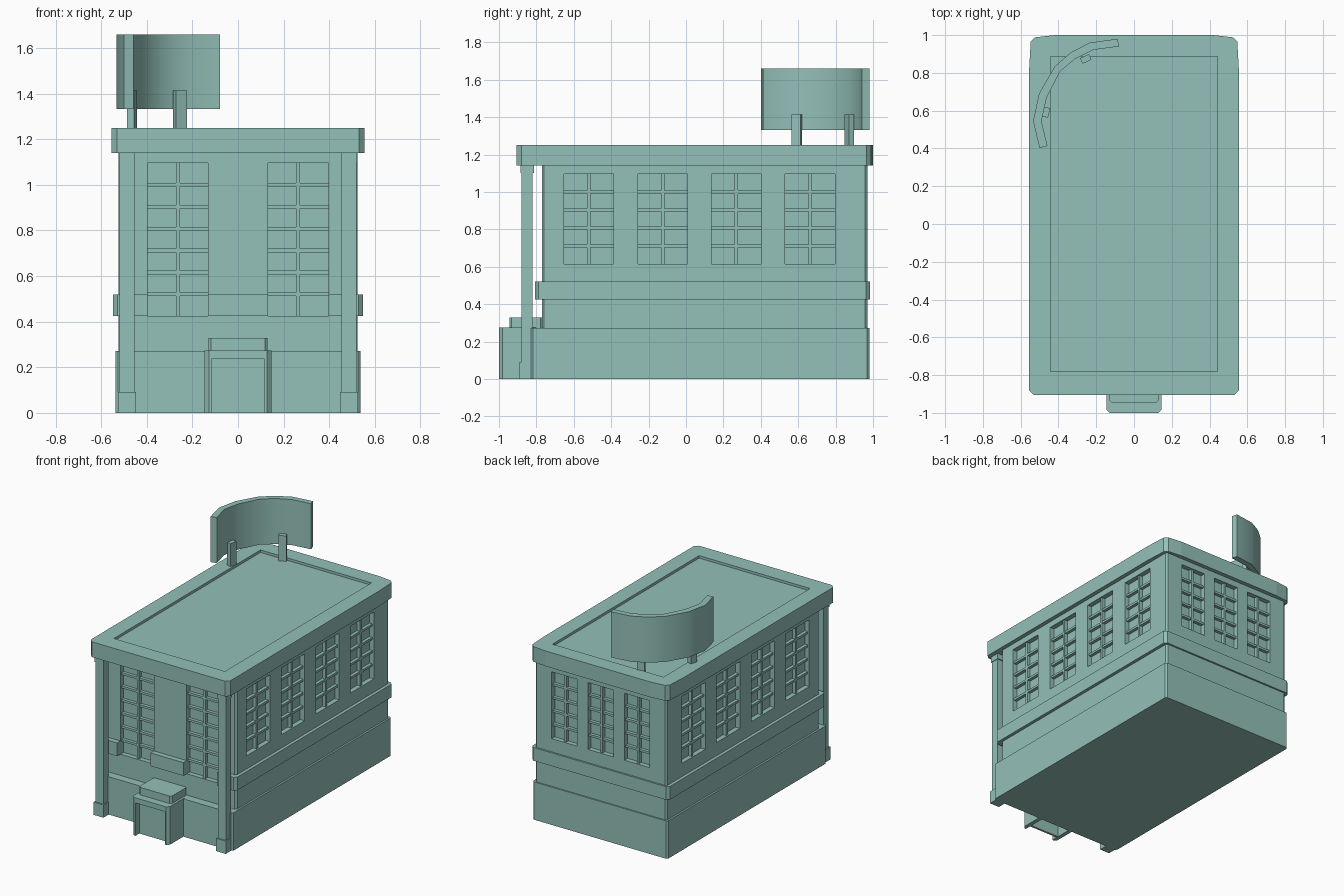
import bpy, bmesh, math

if "Cube" in bpy.data.objects:
    bpy.data.objects.remove(bpy.data.objects["Cube"])

# Single grey-green colour for the whole building
paint = bpy.data.materials.new("grey_green")
paint.diffuse_color = (0.295, 0.53, 0.48, 1.0)
paint.use_nodes = True
paint.node_tree.nodes["Principled BSDF"].inputs["Base Color"].default_value = paint.diffuse_color


def make_object(name, bm):
    bmesh.ops.recalc_face_normals(bm, faces=bm.faces)
    mesh = bpy.data.meshes.new(name)
    bm.to_mesh(mesh)
    bm.free()
    mesh.materials.append(paint)
    obj = bpy.data.objects.new(name, mesh)
    bpy.context.collection.objects.link(obj)
    return obj


def add_prism(bm, outline, z0, z1):
    low = [bm.verts.new((x, y, z0)) for x, y in outline]
    high = [bm.verts.new((x, y, z1)) for x, y in outline]
    bm.faces.new(low[::-1])
    bm.faces.new(high)
    for i in range(len(low)):
        j = (i + 1) % len(low)
        bm.faces.new((low[i], low[j], high[j], high[i]))


def rect(x0, x1, y0, y1, c=0.0):
    if c == 0:
        return [(x0, y0), (x1, y0), (x1, y1), (x0, y1)]
    return [(x0 + c, y0), (x1 - c, y0), (x1, y0 + c), (x1, y1 - c),
            (x1 - c, y1), (x0 + c, y1), (x0, y1 - c), (x0, y0 + c)]


def prism(name, outline, z0, z1):
    bm = bmesh.new()
    add_prism(bm, outline, z0, z1)
    return make_object(name, bm)


def boxes(name, items):
    bm = bmesh.new()
    for x0, x1, y0, y1, z0, z1 in items:
        add_prism(bm, rect(x0, x1, y0, y1), z0, z1)
    return make_object(name, bm)


def cut(obj, items):
    cutter = boxes("cutter", items)
    cutter.hide_render = True
    mod = obj.modifiers.new("cut", 'BOOLEAN')
    mod.operation = 'DIFFERENCE'
    mod.solver = 'EXACT'
    mod.object = cutter
    bpy.context.view_layer.objects.active = obj
    bpy.ops.object.modifier_apply(modifier=mod.name)
    bpy.data.objects.remove(cutter)


WALL_X, FRONT_Y, BACK_Y = 0.525, -0.77, 0.97
DEPTH, TOP, PITCH = 0.035, 1.096, 0.096


def wall_box(side, u0, u1, d0, d1, z0, z1):
    """Box on a wall: u runs along the wall, d is depth measured inward."""
    if side == "front":
        return (u0, u1, FRONT_Y + d0, FRONT_Y + d1, z0, z1)
    if side == "back":
        return (u0, u1, BACK_Y - d1, BACK_Y - d0, z0, z1)
    if side == "right":
        return (WALL_X - d1, WALL_X - d0, u0, u1, z0, z1)
    return (-WALL_X + d0, -WALL_X + d1, u0, u1, z0, z1)


# Window layout: wall, centre, width, sill height
windows = [("front", s * 0.264, 0.266, 0.425) for s in (-1, 1)]
windows += [("back", i * 0.29, 0.20, 0.615) for i in (-1, 0, 1)]
windows += [(side, -0.519 + i * 0.394, 0.265, 0.615)
            for side in ("left", "right") for i in range(4)]

# Main walls with window recesses
walls = prism("walls", rect(-WALL_X, WALL_X, FRONT_Y, BACK_Y, 0.012), 0.2, 1.145)
cut(walls, [wall_box(s, u - w / 2, u + w / 2, -0.1, DEPTH, z, TOP)
            for s, u, w, z in windows])

# Window bars
for n, (s, u, w, sill) in enumerate(windows):
    bars = [wall_box(s, u - 0.009, u + 0.009, 0.01, DEPTH + 0.005, sill, TOP)]
    z = TOP - PITCH
    while z > sill + 0.05:
        bars.append(wall_box(s, u - w / 2, u + w / 2, 0.012, DEPTH + 0.005,
                             z - 0.008, z + 0.008))
        z -= PITCH
    boxes(f"{s}_window_bars_{n}", bars)

# Base plinth
prism("base_plinth", rect(-0.538, 0.538, -0.83, 0.98, 0.012), 0, 0.272)

# Belt course, interrupted by the tall front windows
belt = prism("belt_course", rect(-0.548, 0.548, -0.808, 0.983, 0.02), 0.425, 0.52)
cut(belt, [(u - w / 2, u + w / 2, -0.95, FRONT_Y + DEPTH, 0.35, 0.6)
           for s, u, w, z in windows if s == "front"])

# Roof slab with softened corners and a shallow recessed top
half = [(0.53, -0.905), (0.555, -0.88), (0.555, 0.82), (0.547, 0.965),
        (0.525, 0.988), (0.42, 1.0)]
roof = prism("roof_slab", half + [(-x, y) for x, y in reversed(half)], 1.14, 1.25)
cut(roof, [(-0.442, 0.442, -0.78, 0.887, 1.232, 1.35)])

# Front columns with base and capital
for label, s in (("left", -1), ("right", 1)):
    c = s * 0.487
    for part, r, y0, y1, z0, z1 in (("base", 0.039, -0.89, -0.815, 0, 0.092),
                                    ("shaft", 0.032, -0.88, -0.82, 0.092, 1.10),
                                    ("capital", 0.036, -0.885, -0.813, 1.10, 1.14)):
        prism(f"{label}_column_{part}", rect(c - r, c + r, y0, y1), z0, z1)

# Entrance porch with a doorway, a set-back door and a block on top
porch = prism("entrance_porch", rect(-0.146, 0.146, -1.0, -0.80, 0.018), 0, 0.274)
cut(porch, [(-0.117, 0.117, -1.1, -0.832, -0.1, 0.237)])
boxes("entrance_door", [(-0.12, 0.12, -0.955, -0.94, 0, 0.24)])
prism("porch_top_block", rect(-0.13, 0.13, -0.945, -0.765, 0.012), 0.27, 0.328)

# Curved rooftop panel
outer = [(-0.50, 0.402), (-0.534, 0.545), (-0.503, 0.69), (-0.42, 0.834),
         (-0.335, 0.908), (-0.235, 0.96), (-0.088, 0.98)]
inner = [(-0.458, 0.413), (-0.49, 0.545), (-0.462, 0.67), (-0.391, 0.808),
         (-0.312, 0.874), (-0.214, 0.922), (-0.078, 0.94)]
panel = prism("curved_roof_panel", outer + inner[::-1], 1.332, 1.66)
bpy.context.view_layer.objects.active = panel
panel.select_set(True)
bpy.ops.object.shade_smooth_by_angle(angle=math.radians(35))
panel.select_set(False)

# Panel support posts
for n, (x, y, w, d, turn) in enumerate(((-0.465, 0.592, 0.032, 0.052, -14),
                                        (-0.255, 0.874, 0.052, 0.032, 25))):
    post = prism(f"panel_post_{n + 1}", rect(-w / 2, w / 2, -d / 2, d / 2), 1.215, 1.415)
    post.location = (x, y, 0)
    post.rotation_euler.z = math.radians(turn)
